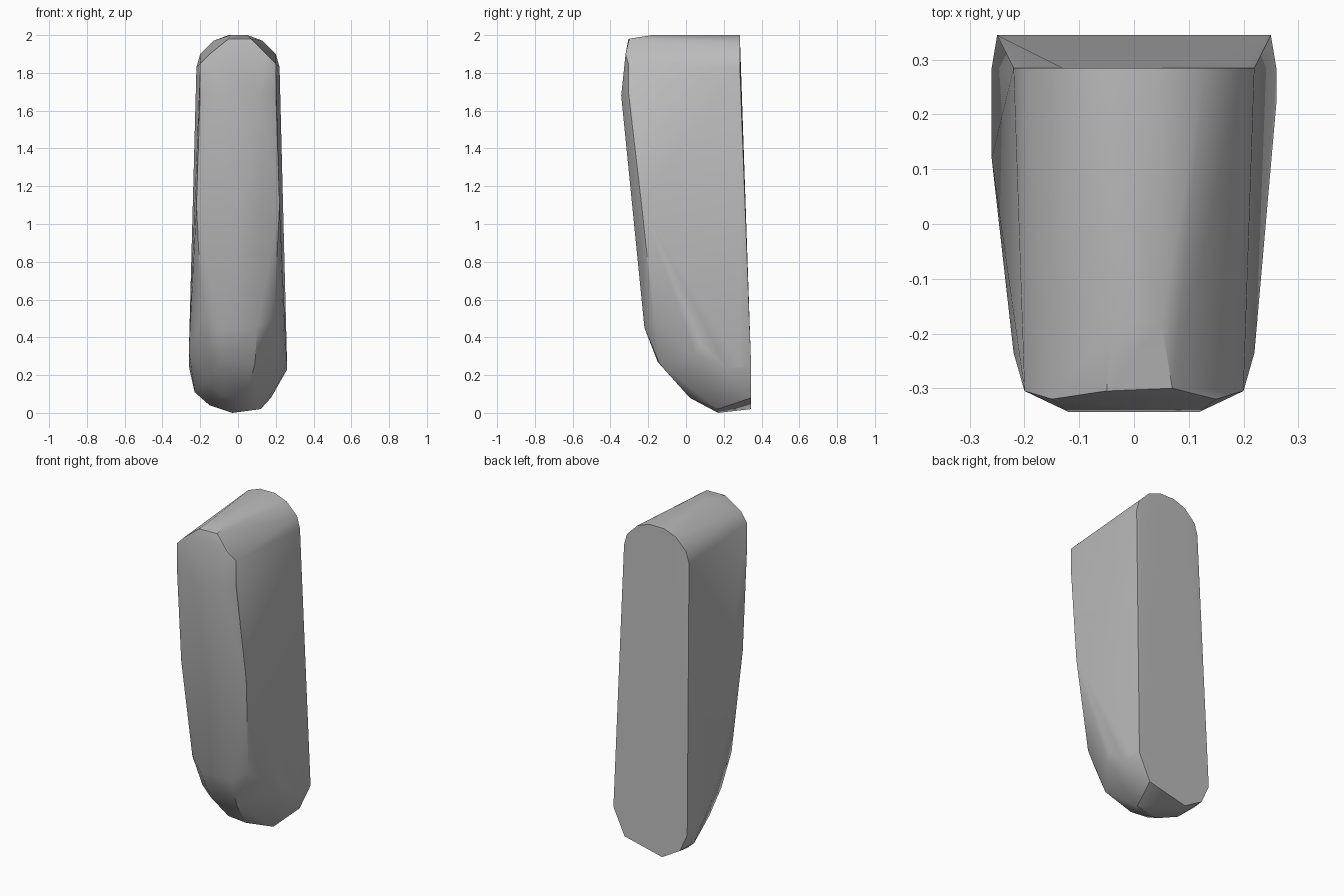
import bpy
import bmesh
import math
from mathutils import Vector

default_cube = bpy.data.objects.get("Cube")
if default_cube:
    bpy.data.objects.remove(default_cube, do_unlink=True)


def make_material(name, colour):
    material = bpy.data.materials.new(name)
    material.use_nodes = True
    material.diffuse_color = colour
    material.node_tree.nodes["Principled BSDF"].inputs["Base Color"].default_value = colour
    return material


def both_sides(points):
    """Return the points together with their mirror images across x."""
    return [Vector((side * x, y, z)) for x, y, z in points for side in (-1, 1)]


def one_side(points):
    return [Vector(point) for point in points]


def hull_object(name, points, material):
    """Wrap the points in a faceted convex shell and merge its flat areas."""
    mesh = bpy.data.meshes.new(name)
    shell = bmesh.new()
    for point in points:
        shell.verts.new(point)
    result = bmesh.ops.convex_hull(shell, input=shell.verts[:])
    unused = {item for item in result["geom_interior"] + result["geom_unused"]
              if isinstance(item, bmesh.types.BMVert)}
    bmesh.ops.delete(shell, geom=list(unused), context="VERTS")
    bmesh.ops.dissolve_limit(shell, angle_limit=math.radians(2),
                             verts=shell.verts[:], edges=shell.edges[:])
    bmesh.ops.recalc_face_normals(shell, faces=shell.faces[:])
    shell.to_mesh(mesh)
    shell.free()
    mesh.materials.append(material)
    obj = bpy.data.objects.new(name, mesh)
    bpy.context.collection.objects.link(obj)
    return obj


# Rounded arch along the top, from the back edge to the front edge
back_arch = both_sides([(.22, .285, 1.83), (.2, .285, 1.9), (.13, .285, 1.97), (.05, .285, 2)])
front_arch = both_sides([(.2, -.305, 1.85), (.15, -.32, 1.9)])
front_arch += one_side([(-.05, -.305, 1.98), (.07, -.3, 1.98), (-.04, -.18, 2), (.05, -.18, 2)])

# Swollen front and the long tapering flanks
flanks = both_sides([(.12, -.343, 1.68), (.2, -.305, 1.7), (.21, -.26, 1.5),
                     (.22, -.235, 1.1), (.1, -.22, .45), (.19, -.17, .5)])

# Widest part low down at the back
hips = both_sides([(.25, .345, .24), (.26, .285, .25), (.245, .08, .36)])
hips += one_side([(-.26, .12, .33)])

# Flat slanted cut on the lower left
slanted_cut = one_side([(.26, .22, .23), (.235, .05, .31), (.09, -.14, .26),
                        (.04, .02, .08), (.12, .17, .02), (.175, .345, .08)])

# Rounded lower right, and the flat base strip
rounded_base = one_side([(-.25, .345, .2), (-.2, .345, .09), (-.08, .345, .02),
                         (-.03, .17, 0), (-.15, .2, .04), (-.23, .25, .11),
                         (-.08, .02, .09), (-.17, .02, .17),
                         (-.08, -.15, .27), (-.17, -.1, .3)])

grey = make_material("plain grey", (.5, .5, .5, 1))
body = hull_object("rounded_wedge_body",
                   back_arch + front_arch + flanks + hips + slanted_cut + rounded_base, grey)

# Smooth the rounded areas and keep the cut borders crisp
bpy.ops.object.select_all(action="DESELECT")
body.select_set(True)
bpy.context.view_layer.objects.active = body
bpy.ops.object.shade_smooth_by_angle(angle=math.radians(32))
